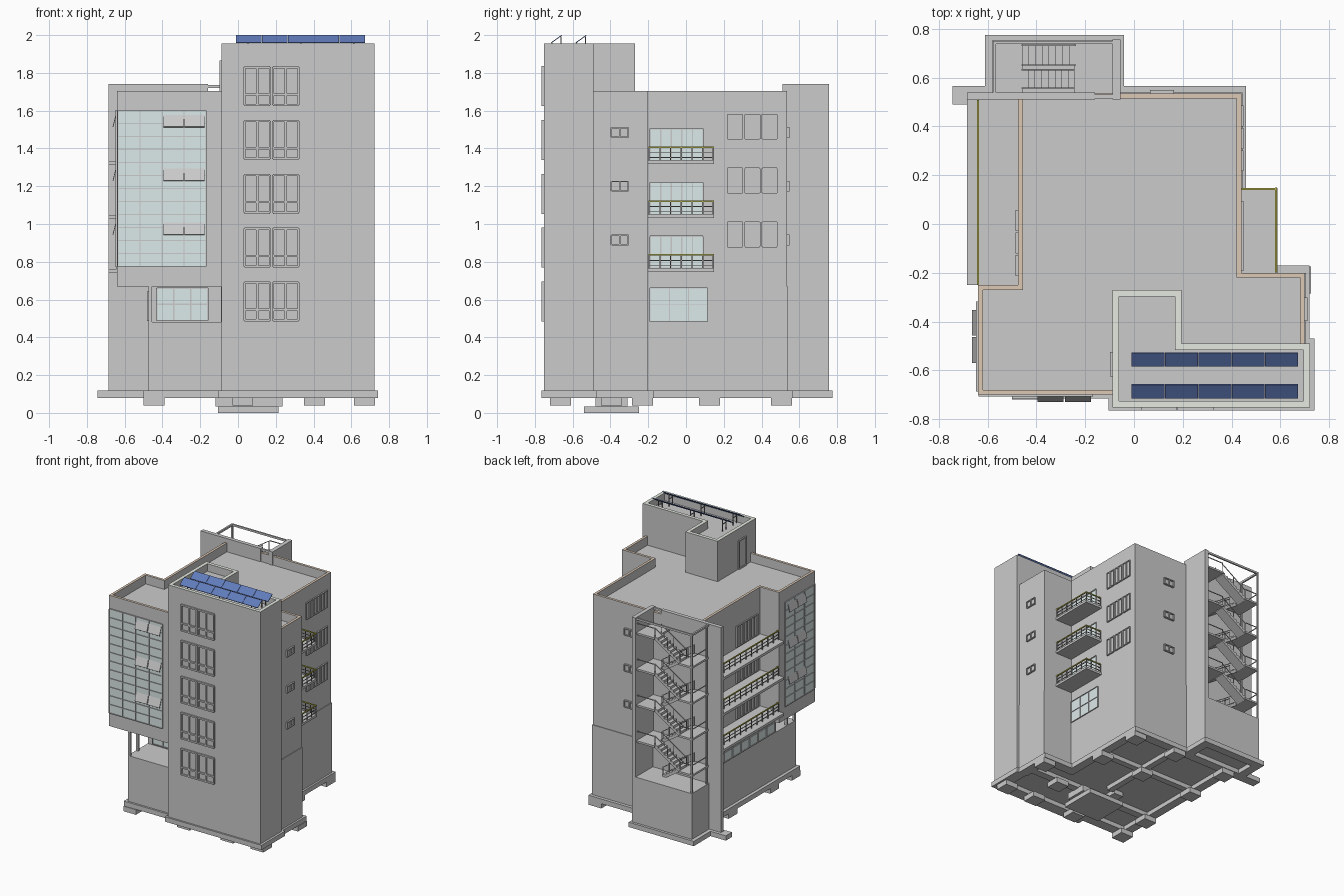
import bpy, bmesh
from mathutils import Vector

if "Cube" in bpy.data.objects:
    bpy.data.objects.remove(bpy.data.objects["Cube"])

parts = {}
COL = {'glass': (.72, .82, .82, 1), 'solar': (.12, .2, .5, 1), 'olive': (.5, .48, .08, 1),
       'tan': (.72, .58, .46, 1), 'pale': (.78, .82, .75, 1), 'dark': (.3, .3, .3, 1)}


def bm_for(name):
    if name not in parts:
        parts[name] = bmesh.new()
    return parts[name]


def prism(name, pts, a0, a1, axis='z'):
    """Extrude a 2D profile from a0 to a1 along an axis; returns the end cap."""
    bm = bm_for(name)
    place = {'x': lambda p, a: (a, p[0], p[1]), 'y': lambda p, a: (p[0], a, p[1]),
             'z': lambda p, a: (p[0], p[1], a)}[axis]
    lo = [bm.verts.new(place(p, a0)) for p in pts]
    hi = [bm.verts.new(place(p, a1)) for p in pts]
    fs = [bm.faces.new(lo[::-1]), bm.faces.new(hi)]
    n = len(pts)
    for i in range(n):
        fs.append(bm.faces.new((lo[i], lo[(i + 1) % n], hi[(i + 1) % n], hi[i])))
    bmesh.ops.recalc_face_normals(bm, faces=fs)
    return fs[1]


def box(name, x0, x1, y0, y1, z0, z1):
    prism(name, [(x0, y0), (x1, y0), (x1, y1), (x0, y1)], z0, z1)


def walled_block(name, pts, z0, z1, thick, depth):
    """Prism with a parapet round a sunken roof; cap ring uses material slot 1."""
    top = prism(name, pts, z0, z1)
    bm = bm_for(name)
    ring = bmesh.ops.inset_region(bm, faces=[top], thickness=thick, use_even_offset=True)['faces']
    for f in ring:
        f.material_index = 1
    new = bmesh.ops.extrude_discrete_faces(bm, faces=[top])['faces']
    bmesh.ops.translate(bm, verts=list(new[0].verts), vec=Vector((0, 0, -depth)))


def on_wall(name, face, pos, u0, u1, z0, z1, d):
    """Thin box standing d proud of a wall; face is +x, -x, +y or -y."""
    a, b = sorted((pos - (.004 if face[0] == '-' else -.004) * -1, pos + (d if face[0] == '+' else -d)))
    if face[1] == 'x':
        box(name, a, b, u0, u1, z0, z1)
    else:
        box(name, u0, u1, a, b, z0, z1)


def window(name, face, pos, u0, u1, z0, z1, nu, nz, t=.006, d=.008, glass=None):
    on_wall(glass or name + '_panes', face, pos, u0, u1, z0, z1, .003)
    for i in range(nu + 1):
        u = u0 + (u1 - u0) * i / nu
        on_wall(name, face, pos, u - t / 2, u + t / 2, z0, z1, d)
    for j in range(nz + 1):
        z = z0 + (z1 - z0) * j / nz
        on_wall(name, face, pos, u0, u1, z - t / 2, z + t / 2, d)


STOREY = .285
FLOORS = [.755 + STOREY * i for i in range(3)]

# Foundations: strips, pads and lift pit
for x0, y0, x1, y1 in [(-.5, -.715, -.06, -.63), (-.105, -.765, .74, -.67), (-.105, -.67, -.02, -.25),
                       (.65, -.67, .74, -.47), (.64, -.47, .72, -.17), (.39, -.25, .64, -.17),
                       (.39, -.17, .46, .49), (-.745, .49, .46, .565), (-.5, -.63, -.43, .49),
                       (-.43, .1, .39, .15), (0, -.25, .05, .49), (-.43, -.42, .64, -.36)]:
    box('strip_footing', x0, x1, y0, y1, .08, .118)
box('strip_footing', -.61, -.54, .565, .775, .08, .118)
box('strip_footing', -.54, -.11, .71, .775, .08, .118)
box('strip_footing', -.11, -.04, .565, .775, .08, .118)
for x in (-.445, .025, .405):
    for y in (-.665, -.395, .125, .505):
        box('pad_footing', x - .055, x + .055, y - .055, y + .055, .04, .08)
for y in (-.665, -.23):
    box('pad_footing', .615, .725, y - .055, y + .055, .04, .08)
box('lift_pit', -.105, .215, -.54, -.25, 0, .035)
box('lift_pit', -.12, .235, -.48, -.31, .035, .085)

# Lower storeys, terrace base and corner post
prism('lower_body', [(-.475, -.45), (-.09, -.45), (-.09, -.70), (.705, -.70), (.705, -.2), (.445, -.2),
                     (.445, .54), (-.475, .54)], .115, .67)
box('terrace_base', -.475, -.085, -.70, -.45, .115, .48)
box('terrace_post', -.475, -.455, -.70, -.68, .48, .67)
box('terrace_post', -.475, -.455, -.60, -.585, .48, .67)

# Upper body with overhanging glazed bay and parapet
walled_block('upper_body', [(-.64, -.70), (.70, -.70), (.70, -.2), (.44, -.2), (.44, .535), (-.475, .535),
                            (-.475, -.25), (-.64, -.25)], .67, 1.705, .02, .07)
# L-shaped tower; the part behind the front wall is the roof penthouse
walled_block('tower', [(-.088, -.752), (.722, -.752), (.722, -.49), (.195, -.49), (.195, -.27), (-.088, -.27)],
             .115, 1.955, .027, .06)

# Curtain walls on the bay, with open top-hung panes
window('front_curtain_frame', '-y', -.70, -.635, -.17, .775, 1.6, 4, 12, .005, .008, 'curtain_glass')
window('side_curtain_frame', '-x', -.64, -.685, -.32, .775, 1.6, 3, 12, .005, .008, 'curtain_glass')
for z in FLOORS:
    h = z + .25
    for u in (-.395, -.283):
        prism('open_pane', [(-.705, h), (-.708, h + .003), (-.730, h - .060), (-.726, h - .063)],
              u, u + .106, 'x')
    for u in (-.57, -.458):
        prism('open_pane', [(-.645, h), (-.648, h + .003), (-.664, h - .060), (-.660, h - .063)],
              u, u + .106, 'y')

# Ground floor glazing
window('terrace_glazing_frame', '-y', -.45, -.43, -.16, .49, .66, 3, 2, glass='terrace_glass')
window('left_glazing_frame', '-x', -.475, -.43, .42, .49, .64, 8, 2, .006, .008, 'ground_glass')
window('right_glazing_frame', '+x', .445, -.19, .115, .485, .66, 3, 2, .005, .008, 'ground_glass')

# Tower front windows: five rows of two tall casements
for i in range(5):
    z = .59 + STOREY * i
    for u in (.035, .185):
        window('tower_window', '-y', -.752, u, u + .135, z - .1, z + .1, 2, 1, .012, .012)
        on_wall('tower_window', '-y', -.752, u, u + .135, z - .05, z - .038, .012)

# Per-floor openings on the other sides
for z in FLOORS:
    window('balcony_door_frame', '+x', .44, -.19, .09, z + .01, z + .18, 5, 1, .007, .008, 'door_glass')
    for k in range(3):
        u = .22 + k * .092
        window('triple_window', '+x', .44, u, u + .078, z + .625 - .5, z + .755 - .5 + .0, 2, 1, .007, .01)
        v = -.21 + k * .092
        window('left_triple_window', '-x', -.475, v, v + .08, z + .02, z + .18, 2, 1, .007, .01)
    window('small_right_window', '+x', .70, -.395, -.305, z + .135, z + .185, 2, 1, .007, .012)
    window('small_back_window', '+y', .535, .07, .16, z + .135, z + .185, 2, 1, .007, .014)
window('penthouse_door', '-x', -.088, -.62, -.53, 1.64, 1.86, 1, 1, .01, .01)


def railing(axis, pos, u0, u1, z, n):
    """Posts, two thin rails and an olive handrail."""
    def bar(name, a, b, z0, z1, t):
        if axis == 'y':
            box(name, pos - t, pos + t, a, b, z0, z1)
        else:
            box(name, a, b, pos - t, pos + t, z0, z1)
    for i in range(n + 1):
        u = u0 + (u1 - u0) * i / n
        bar('railing_posts', u - .003, u + .003, z, z + .08, .003)
    for h in (.025, .05):
        bar('railing_posts', u0, u1, z + h, z + h + .004, .002)
    bar('handrail', u0 - .004, u1 + .004, z + .077, z + .085, .004)


# Balconies right and left
for z in FLOORS:
    box('right_balcony_slab', .43, .588, -.2, .148, z - .008, z + .01)
    railing('y', .583, -.195, .145, z, 6)
    railing('x', .143, .445, .58, z, 3)
    box('left_balcony_slab', -.685, -.47, -.25, .51, z - .012, z + .008)
    railing('y', -.64, -.245, .505, z, 11)

# Rear stair: base box, side walls, posts and top frame
box('stair_base', -.58, -.06, .53, .755, .115, .48)
for x0, x1, y0, y1 in ((-.685, -.16, .51, .54), (-.088, -.055, .51, .757)):
    box('stair_wall', x0, x1, y0, y1, .115, 1.74)
for x, y in ((-.572, .745), (-.572, .56)):
    box('stair_post', x - .006, x + .006, y - .006, y + .006, .48, 1.735)
box('stair_frame', -.578, -.08, .738, .75, 1.722, 1.737)
box('stair_frame', -.578, -.565, .54, .75, 1.722, 1.737)
box('stair_frame', -.165, -.08, .515, .53, 1.72, 1.737)


def flight(x0, z0, x1, z1, y0, y1, n=8):
    """Stepped flight rising from (x0,z0) to (x1,z1), with handrail and balusters."""
    dx, dz = (x1 - x0) / n, (z1 - z0) / n
    pts = []
    for i in range(n):
        pts += [(x0 + i * dx, z0 + i * dz), (x0 + i * dx, z0 + (i + 1) * dz)]
    pts += [(x1, z1), (x1, z1 - .02), (x0, z0 - .02)]
    prism('stair_flight', pts, y0, y1, 'y')
    for y in (y0, y1 - .005):
        prism('stair_rail', [(x0, z0 + .07), (x1, z1 + .07), (x1, z1 + .076), (x0, z0 + .076)], y, y + .005, 'y')
        for i in (0, 4, 8):
            x, z = x0 + i * dx, z0 + i * dz
            box('stair_rail', x - .002, x + .002, y, y + .005, z, z + .075)


for k in range(4):
    z = .48 + STOREY * k
    mid, up = z + STOREY / 2, z + STOREY
    flight(-.24, z, -.46, mid, .555, .635)
    flight(-.46, mid, -.24, up, .65, .735)
    box('stair_landing', -.575, -.455, .54, .745, mid - .015, mid)
    box('stair_landing', -.245, -.08, .53, .745, up - .015, up)
    for zz, a, b in ((mid, -.57, -.46), (up, -.24, -.09)):
        box('stair_rail', a, b, .738, .743, zz + .07, zz + .076)
    box('stair_rail', -.575, -.57, .56, .74, mid + .07, mid + .076)

# Solar panels on tilted racks
for y in (-.713, -.583):
    for i in range(5):
        x = -.01 + i * .137
        prism('solar_panel', [(y, 1.957), (y + .056, 1.997), (y + .053, 2.0), (y - .002, 1.961)],
              x, x + .135, 'x')
    for x in (.05, .33, .61):
        box('panel_rack', x, x + .006, y + .048, y + .053, 1.89, 1.992)
        box('panel_rack', x, x + .006, y + .002, y + .007, 1.89, 1.96)
        box('panel_rack', x, x + .006, y + .002, y + .053, 1.95, 1.955)

# Turn the collected parts into objects
MATS = {k: bpy.data.materials.new(k) for k in COL}
for k, m in MATS.items():
    m.diffuse_color = COL[k]
USE = {'upper_body': 'tan', 'tower': 'pale', 'solar_panel': 'solar', 'handrail': 'olive',
       'panel_rack': 'dark', 'railing_posts': 'dark'}
for name, bm in parts.items():
    me = bpy.data.meshes.new(name)
    bm.to_mesh(me)
    bm.free()
    ob = bpy.data.objects.new(name, me)
    bpy.context.collection.objects.link(ob)
    if name in ('upper_body', 'tower'):
        grey = bpy.data.materials.new('wall')
        grey.diffuse_color = (.8, .8, .8, 1)
        me.materials.append(grey)
        me.materials.append(MATS[USE[name]])
    elif name in USE:
        me.materials.append(MATS[USE[name]])
    elif name.endswith('glass'):
        me.materials.append(MATS['glass'])

for m in bpy.data.materials:
    if m.users and not m.is_grease_pencil:
        m.use_nodes = True
        m.node_tree.nodes["Principled BSDF"].inputs["Base Color"].default_value = m.diffuse_color
